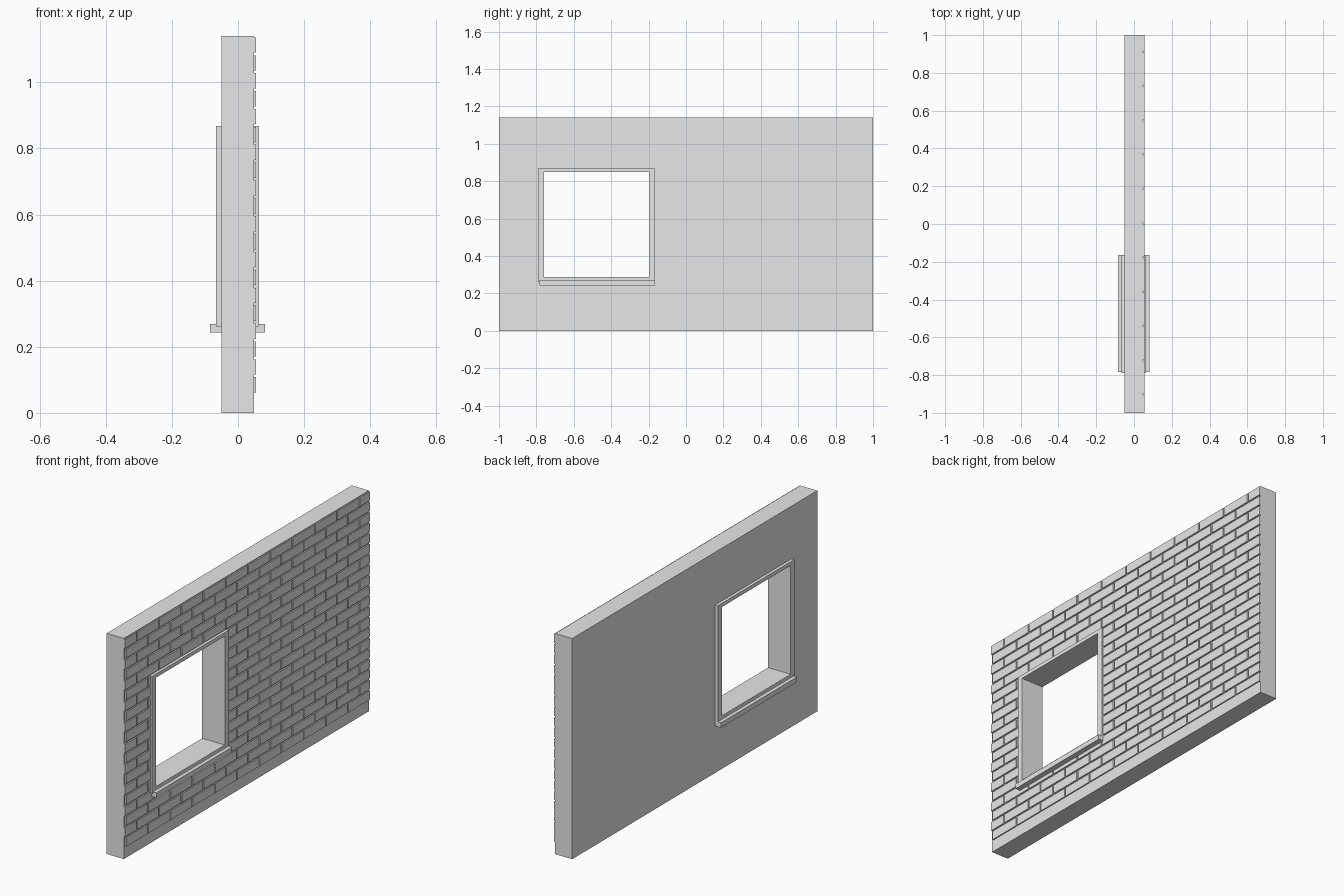
import bpy
import bmesh

cube = bpy.data.objects.get("Cube")
if cube:
    bpy.data.objects.remove(cube, do_unlink=True)

grey = bpy.data.materials.new("plain_grey")
grey.use_nodes = True
grey.diffuse_color = (0.8, 0.8, 0.8, 1)
grey.node_tree.nodes["Principled BSDF"].inputs["Base Color"].default_value = (0.8, 0.8, 0.8, 1)


def finish(name, bm):
    bmesh.ops.recalc_face_normals(bm, faces=bm.faces)
    mesh = bpy.data.meshes.new(name)
    bm.to_mesh(mesh)
    bm.free()
    mesh.materials.append(grey)
    obj = bpy.data.objects.new(name, mesh)
    bpy.context.collection.objects.link(obj)
    return obj


def corners(rect):
    y0, z0, y1, z1 = rect
    return [(y0, z0), (y1, z0), (y1, z1), (y0, z1)]


def add_box(bm, rect, x0, x1):
    back, front = [[bm.verts.new((x, y, z)) for y, z in corners(rect)] for x in (x0, x1)]
    bm.faces.new(back)
    bm.faces.new(front)
    for i in range(4):
        j = (i + 1) % 4
        bm.faces.new((back[i], back[j], front[j], front[i]))


def make_ring(name, outer, inner, x0, x1):
    """Rectangular slab with a rectangular opening through it."""
    bm = bmesh.new()
    loops = [[bm.verts.new((x, y, z)) for y, z in corners(r)]
             for r, x in ((outer, x0), (outer, x1), (inner, x1), (inner, x0))]
    for k in range(4):
        a, b = loops[k], loops[(k + 1) % 4]
        for i in range(4):
            j = (i + 1) % 4
            bm.faces.new((a[i], a[j], b[j], b[i]))
    return finish(name, bm)


def subtract(rect, hole):
    """Pieces of a rectangle left outside the hole."""
    y0, z0, y1, z1 = rect
    a, b, c, d = hole
    if y1 <= a or y0 >= c or z1 <= b or z0 >= d:
        return [rect]
    low, high = max(z0, b), min(z1, d)
    pieces = [(y0, z0, y1, low), (y0, high, y1, z1), (y0, low, a, high), (c, low, y1, high)]
    return [p for p in pieces if p[2] - p[0] > 1e-4 and p[3] - p[1] > 1e-4]


# Window layout as (y0, z0, y1, z1)
opening = (-0.76, 0.287, -0.198, 0.849)
frame_outer = (-0.79, 0.262, -0.165, 0.868)
wall_hole = (-0.775, 0.275, -0.18, 0.859)

# Wall slab, window frame lining and sill
make_ring("wall", (-1, 0, 1, 1.14), wall_hole, -0.05, 0.048)
make_ring("window_frame", frame_outer, opening, -0.066, 0.063)
bm = bmesh.new()
add_box(bm, (-0.784, 0.243, -0.165, 0.269), -0.085, 0.082)
finish("window_sill", bm)

# Brick facing in running bond, cut around the window
bm = bmesh.new()
length, pitch, gap = 0.1815, 0.0541, 0.008
for row in range(20):
    top = 1.136 - row * pitch
    offset = 0.005 + (row % 2) * length / 2
    for k in range(-7, 7):
        start = offset + k * length + gap / 2
        y0, y1 = max(start, -1), min(start + length - gap, 1)
        if y1 - y0 < 0.01:
            continue
        for piece in subtract((y0, top - pitch + gap, y1, top), wall_hole):
            add_box(bm, piece, 0.045, 0.0545)
finish("brick_facing", bm)
